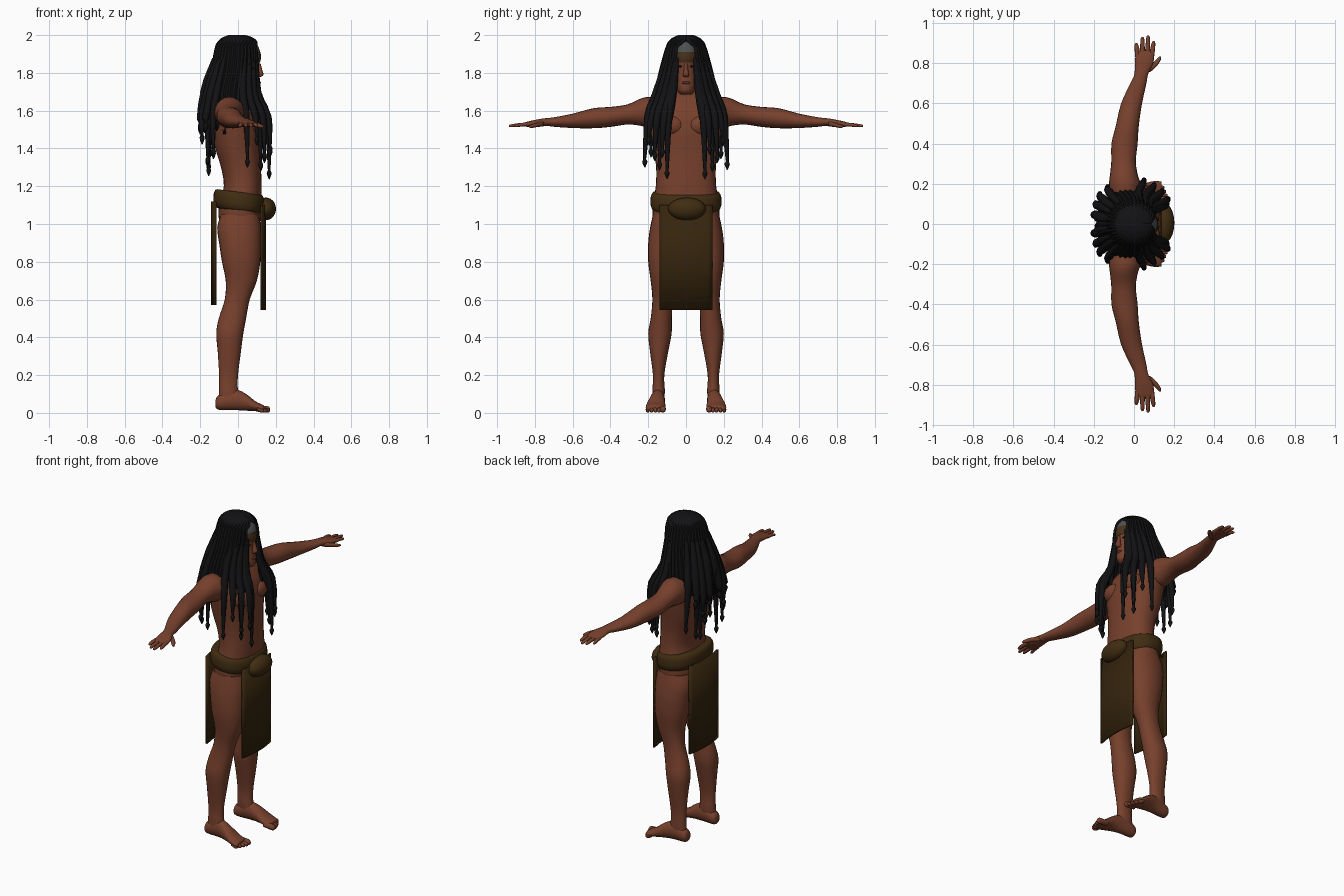
import bpy, bmesh, math, random
from mathutils import Vector

random.seed(4)


def material(name, rgb):
    m = bpy.data.materials.new(name)
    m.diffuse_color = (*rgb, 1)
    return m


SKIN = material("brown skin", (0.185, 0.052, 0.026))
LIPS = material("dark lips", (0.11, 0.03, 0.018))
HAIR = material("black hair", (0.006, 0.006, 0.007))
CLOTH = material("dark brown cloth", (0.036, 0.018, 0.004))
BELT = material("belt leather", (0.052, 0.026, 0.006))
BAND = material("brown headband", (0.065, 0.03, 0.01))
GREY = material("grey headband", (0.075, 0.082, 0.085))

AXES = {"z": (Vector((1, 0, 0)), Vector((0, 1, 0))),
        "y": (Vector((1, 0, 0)), Vector((0, 0, 1))),
        "x": (Vector((0, 1, 0)), Vector((0, 0, 1)))}


def smooth_rows(rows, k):
    """Catmull-Rom interpolation of number tuples."""
    out = []
    for i in range(len(rows) - 1):
        p = [rows[max(i - 1, 0)], rows[i], rows[i + 1], rows[min(i + 2, len(rows) - 1)]]
        for s in range(k):
            t = s / k
            out.append(tuple(0.5 * (2 * b + (c - a) * t + (2 * a - 5 * b + 4 * c - d) * t * t
                                    + (3 * b - a - 3 * c + d) * t ** 3) for a, b, c, d in zip(*p)))
    return out + [rows[-1]]


def finish(name, bm, mat, angle=60):
    bmesh.ops.recalc_face_normals(bm, faces=bm.faces)
    me = bpy.data.meshes.new(name)
    bm.to_mesh(me)
    bm.free()
    ob = bpy.data.objects.new(name, me)
    bpy.context.collection.objects.link(ob)
    me.materials.append(mat)
    bpy.ops.object.select_all(action='DESELECT')
    ob.select_set(True)
    bpy.context.view_layer.objects.active = ob
    bpy.ops.object.shade_smooth_by_angle(angle=math.radians(angle))
    return ob


def add_loft(bm, rows, axis, n=20, k=3, power=2.0):
    """Skin closed oval rings (cx, cy, cz, radius_u, radius_v) into a tube."""
    u, v = AXES[axis]
    rings = []
    for cx, cy, cz, a, b in smooth_rows(rows, k):
        ring = []
        for j in range(n):
            c, s = math.cos(math.tau * j / n), math.sin(math.tau * j / n)
            c, s = (math.copysign(abs(q) ** (2 / power), q) for q in (c, s))
            ring.append(bm.verts.new(Vector((cx, cy, cz)) + u * a * c + v * b * s))
        rings.append(ring)
    for r, q in zip(rings, rings[1:]):
        for j in range(n):
            bm.faces.new((r[j], r[(j + 1) % n], q[(j + 1) % n], q[j]))
    bm.faces.new(rings[0])
    bm.faces.new(rings[-1])


def loft(name, rows, mat, axis="z", **kw):
    bm = bmesh.new()
    add_loft(bm, rows, axis, **kw)
    return finish(name, bm, mat)


def spans(rows):
    """(z, xmin, xmax, ymin, ymax) to ring tuples."""
    return [((a + b) / 2, (c + d) / 2, z, (b - a) / 2, (d - c) / 2) for z, a, b, c, d in rows]


def ball(name, centre, radii, mat):
    bm = bmesh.new()
    bmesh.ops.create_uvsphere(bm, u_segments=20, v_segments=12, radius=1)
    bmesh.ops.scale(bm, vec=radii, verts=bm.verts)
    bmesh.ops.translate(bm, vec=centre, verts=bm.verts)
    return finish(name, bm, mat)


# torso and neck
loft("torso", spans([(z, a, b, -w, w) for z, a, b, w in [
    (0.95, -0.06, 0.08, 0.10), (1.02, -0.10, 0.12, 0.17), (1.10, -0.10, 0.125, 0.175),
    (1.20, -0.075, 0.125, 0.16), (1.30, -0.09, 0.122, 0.158), (1.40, -0.12, 0.12, 0.172),
    (1.50, -0.135, 0.122, 0.19), (1.58, -0.135, 0.105, 0.20), (1.635, -0.125, 0.075, 0.19),
    (1.675, -0.10, 0.05, 0.12), (1.71, -0.065, 0.055, 0.062), (1.78, -0.06, 0.06, 0.055)]]),
    SKIN, n=32, power=2.3)

# head and face
HEAD = [(1.685, 0.04, 0.09, 0.025), (1.70, 0.01, 0.112, 0.042), (1.73, -0.03, 0.117, 0.055),
        (1.77, -0.06, 0.113, 0.063), (1.82, -0.08, 0.11, 0.068), (1.87, -0.09, 0.116, 0.071),
        (1.92, -0.09, 0.11, 0.072), (1.955, -0.08, 0.09, 0.066), (1.98, -0.05, 0.04, 0.04)]
loft("head", spans([(z, a, b, -w, w) for z, a, b, w in HEAD]), SKIN, n=28)
loft("nose", [(0.108, 0, 1.85, 0.012, 0.009), (0.115, 0, 1.82, 0.012, 0.011),
              (0.118, 0, 1.79, 0.017, 0.017), (0.11, 0, 1.778, 0.01, 0.012)], SKIN, n=10)
ball("lips", (0.112, 0, 1.748), (0.009, 0.022, 0.008), LIPS)
for s in (-1, 1):
    ball("eye", (0.1, s * 0.027, 1.835), (0.007, 0.014, 0.006), HAIR)
loft("headband_lower", spans([(1.855, -0.09, 0.116, -0.073, 0.073), (1.88, -0.095, 0.122, -0.077, 0.077),
                              (1.91, -0.095, 0.119, -0.077, 0.077)]), BAND, n=28)
loft("headband_upper", spans([(1.905, -0.095, 0.118, -0.078, 0.078), (1.935, -0.09, 0.11, -0.075, 0.075),
                              (1.965, -0.075, 0.09, -0.066, 0.066)]), GREY, n=28)

# arms, hands, legs and feet on both sides
ARM = [(-0.05, 0.12, 1.585, 0.07, 0.075), (-0.045, 0.19, 1.59, 0.08, 0.083), (-0.05, 0.24, 1.592, 0.07, 0.072),
       (-0.052, 0.31, 1.58, 0.061, 0.053), (-0.047, 0.40, 1.567, 0.065, 0.053), (-0.033, 0.49, 1.56, 0.057, 0.053),
       (-0.012, 0.60, 1.546, 0.052, 0.038), (0.022, 0.70, 1.54, 0.04, 0.025), (0.036, 0.745, 1.54, 0.034, 0.02),
       (0.05, 0.80, 1.533, 0.046, 0.018), (0.054, 0.85, 1.527, 0.045, 0.012), (0.054, 0.862, 1.526, 0.04, 0.008)]
FINGERS = [(0.018, 0.012, 0.90), (0.042, 0.042, 0.93), (0.066, 0.07, 0.937), (0.088, 0.097, 0.91)]
LEG = [(1.05, -0.09, 0.11, 0.02, 0.175), (0.98, -0.11, 0.122, 0.005, 0.19), (0.90, -0.10, 0.122, 0.012, 0.20),
       (0.80, -0.085, 0.118, 0.03, 0.20), (0.70, -0.065, 0.10, 0.05, 0.187), (0.60, -0.07, 0.062, 0.07, 0.178),
       (0.50, -0.102, 0.043, 0.075, 0.187), (0.42, -0.115, 0.028, 0.076, 0.20), (0.32, -0.107, 0.015, 0.095, 0.19),
       (0.20, -0.10, 0.0, 0.115, 0.175), (0.12, -0.10, 0.0, 0.112, 0.178), (0.06, -0.105, 0.02, 0.115, 0.178)]
FOOT = [(-0.118, 0.145, 0.05, 0.02, 0.02), (-0.10, 0.145, 0.056, 0.034, 0.04), (-0.02, 0.148, 0.07, 0.036, 0.055),
        (0.04, 0.155, 0.057, 0.043, 0.045), (0.09, 0.16, 0.036, 0.052, 0.027), (0.13, 0.162, 0.025, 0.05, 0.018),
        (0.138, 0.162, 0.023, 0.045, 0.014)]


def side(rows, s):
    return [(r[0], r[1] * s, *r[2:]) for r in rows]


for s, tag in ((1, "left"), (-1, "right")):
    loft(tag + "_arm", side(ARM, s), SKIN, "y")
    for x0, x1, y in FINGERS:
        loft(tag + "_finger", side([(x0, 0.83, 1.527, 0.012, 0.01), ((x0 + x1) / 2, 0.87, 1.526, 0.012, 0.01),
             (x1, y - 0.01, 1.52, 0.009, 0.008), (x1, y, 1.518, 0.004, 0.004)], s), SKIN, "y", n=10)
    loft(tag + "_thumb", side([(0.06, 0.755, 1.53, 0.02, 0.014), (0.095, 0.785, 1.525, 0.018, 0.012),
         (0.12, 0.815, 1.518, 0.013, 0.01), (0.13, 0.832, 1.515, 0.005, 0.004)], s), SKIN, "y", n=10)
    leg = spans(LEG)
    loft(tag + "_leg", side(leg, s), SKIN, n=24, power=2.15)
    loft(tag + "_foot", side(FOOT, s), SKIN, "x")
    for i in range(5):
        y, x, r = 0.122 + i * 0.02, 0.17 - 0.002 * i - 0.0015 * i * i, 0.016 if i == 0 else 0.011
        loft(tag + "_toe", side([(0.10, y, 0.022, r, r), (x - 0.015, y, r + 0.003, r, r + 0.002),
             (x, y, r, r * 0.5, r * 0.5)], s), SKIN, "x", n=10)
    ball(tag + "_chest_muscle", (0.083, s * 0.078, 1.52), (0.05, 0.075, 0.055), SKIN)

# hair shell, open in front of the face, with rippled strands
SHELL = [(2.0, -0.05, 0.04, 0.04, 0), (1.985, -0.085, 0.08, 0.072, 0), (1.962, -0.108, 0.105, 0.095, 0.025),
         (1.94, -0.118, 0.112, 0.104, 0.05), (1.90, -0.127, 0.118, 0.117, 0.056), (1.80, -0.145, 0.115, 0.143, 0.066),
         (1.70, -0.178, 0.112, 0.163, 0.072), (1.62, -0.188, 0.122, 0.172, 0.078), (1.55, -0.185, 0.132, 0.178, 0.088)]
N = 64
bm = bmesh.new()
rings = []
for z, x0, x1, ry, w in smooth_rows(SHELL, 3):
    a0 = math.asin(max(w, 0.001) / ry)
    ring = []
    for j in range(N + 1):
        a = a0 + (math.tau - 2 * a0) * j / N
        m = 1 + 0.025 * (-1) ** j
        rag = random.uniform(-0.08, 0.06) if z < 1.56 else 0
        ring.append(bm.verts.new(((x0 + x1) / 2 + (x1 - x0) / 2 * m * math.cos(a), ry * m * math.sin(a), z + rag)))
    rings.append(ring)
for r, q in zip(rings, rings[1:]):
    for j in range(N):
        bm.faces.new((r[j], r[j + 1], q[j + 1], q[j]))
bm.faces.new(rings[0])
shell = finish("hair_shell", bm, HAIR, 40)
mod = shell.modifiers.new("thickness", 'SOLIDIFY')
mod.thickness = 0.012
mod.offset = -1

# hanging locks with bead-like tips, listed by tip position
TIPS = [(0.165, 0.10, 1.25), (0.17, 0.125, 1.36), (0.14, 0.165, 1.33), (0.10, 0.195, 1.42), (0.05, 0.218, 1.30),
        (0.155, 0.095, 1.44), (0.12, 0.14, 1.27), (-0.15, 0.025, 1.36), (-0.155, 0.08, 1.26), (-0.16, 0.13, 1.30),
        (-0.13, 0.185, 1.34), (-0.20, 0.05, 1.48), (-0.19, 0.105, 1.43), (-0.17, 0.15, 1.50)]
bm = bmesh.new()
for tx, ty, tz in TIPS:
    for s in (-1, 1):
        z_tip = tz + random.uniform(-0.015, 0.015)
        a = math.atan2(s * ty / 0.17, (tx + 0.03) / 0.15)
        rows = [(-0.01 + 0.118 * math.cos(a), 0.115 * math.sin(a), 1.88, 0.01, 0.01),
                (-0.033 + 0.15 * math.cos(a), 0.168 * math.sin(a), 1.70, 0.02, 0.022),
                (tx * 0.97 - 0.005, s * ty * 0.92, 1.57, 0.018, 0.02),
                (tx, s * ty, z_tip + 0.06, 0.008, 0.009), (tx, s * ty, z_tip + 0.045, 0.007, 0.007),
                (tx, s * ty, z_tip + 0.03, 0.013, 0.014), (tx, s * ty, z_tip, 0.002, 0.002)]
        add_loft(bm, rows, "z", n=8)
finish("hair_locks", bm, HAIR)

# belt, tilted down to the front, and its knot
belt = loft("belt", spans([(z, -0.13 + i, 0.142 - i, -0.188 + i, 0.188 - i) for z, i in [
    (1.07, 0.03), (1.075, 0.012), (1.10, 0.001), (1.125, 0.0), (1.15, 0.003), (1.168, 0.014), (1.17, 0.03)]]),
    BELT, n=40, power=2.3)
for v in belt.data.vertices:
    v.co.z -= 0.13 * v.co.x
ball("belt_knot", (0.148, 0.005, 1.08), (0.053, 0.10, 0.06), BELT)


# hanging cloth flaps
def flap(name, x, bow, z0, z1, w):
    bm = bmesh.new()
    cols = [[bm.verts.new((x - bow * (j / 6) ** 2, w * j / 6, z)) for z in (z0, (z0 + z1) / 2, z1)]
            for j in range(-6, 7)]
    for a, b in zip(cols, cols[1:]):
        for i in range(2):
            bm.faces.new((a[i], b[i], b[i + 1], a[i + 1]))
    ob = finish(name, bm, CLOTH, 40)
    m = ob.modifiers.new("thickness", 'SOLIDIFY')
    m.thickness = 0.012
    m.offset = 0


flap("front_flap", 0.142, 0.016, 0.545, 1.10, 0.14)
flap("back_flap", -0.137, -0.016, 0.57, 1.12, 0.14)
